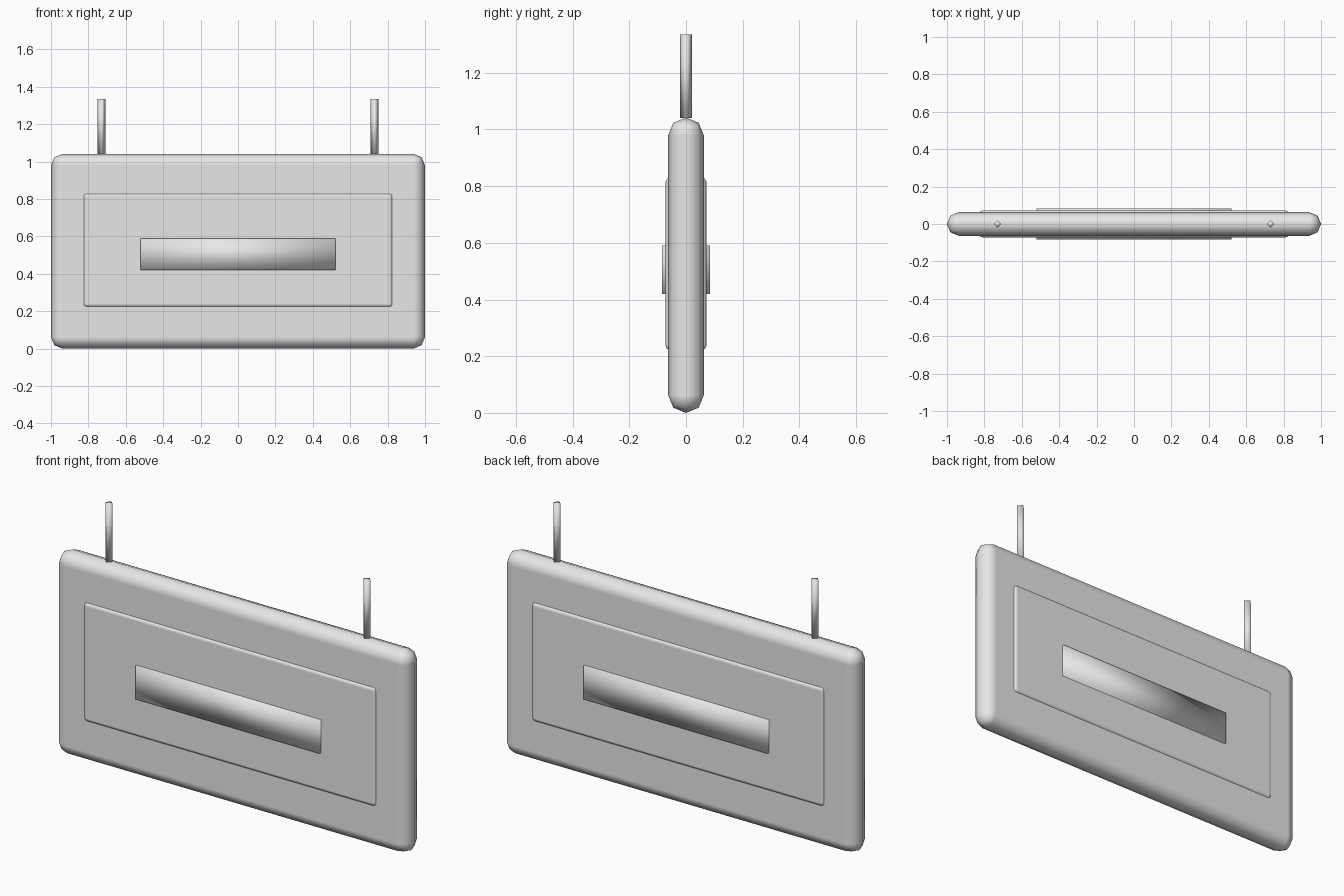
import bpy
import math

cube = bpy.data.objects.get("Cube")
if cube:
    bpy.data.objects.remove(cube, do_unlink=True)

grey = bpy.data.materials.new("plain grey")
grey.use_nodes = True
COLOUR = (0.8, 0.8, 0.8, 1)
grey.diffuse_color = COLOUR
for node in grey.node_tree.nodes:
    if node.type == 'BSDF_PRINCIPLED':
        node.inputs["Base Color"].default_value = COLOUR


def finish(name):
    ob = bpy.context.object
    ob.name = name
    ob.data.materials.append(grey)
    bpy.ops.object.shade_smooth()
    return ob


def slab(name, width, depth, bottom, top, bevel=0):
    """Box centred on x and y, with optional rounded edges."""
    bpy.ops.mesh.primitive_cube_add(size=1, location=(0, 0, (bottom + top) / 2))
    ob = bpy.context.object
    ob.scale = (width, depth, top - bottom)
    bpy.ops.object.transform_apply(location=False, rotation=False, scale=True)
    finish(name)
    if bevel:
        mod = ob.modifiers.new("rounded edges", 'BEVEL')
        mod.width = bevel
        mod.segments = 2
        mod.limit_method = 'NONE'
        mod.harden_normals = True
    return ob


# Sign board, raised panel and centre plate, each showing on both sides
slab("board", 2.0, 0.126, 0.0, 1.042, 0.0625)
slab("raised_panel", 1.656, 0.146, 0.22, 0.832, 0.02)
slab("centre_plate", 1.044, 0.168, 0.42, 0.59)

# Square hanging rods set cornerwise on the top edge
for name, x in (("left_rod", 0.73), ("right_rod", -0.73)):
    bpy.ops.mesh.primitive_cylinder_add(vertices=4, radius=0.021, depth=0.295,
                                        location=(x, 0, 1.188))
    finish(name)
